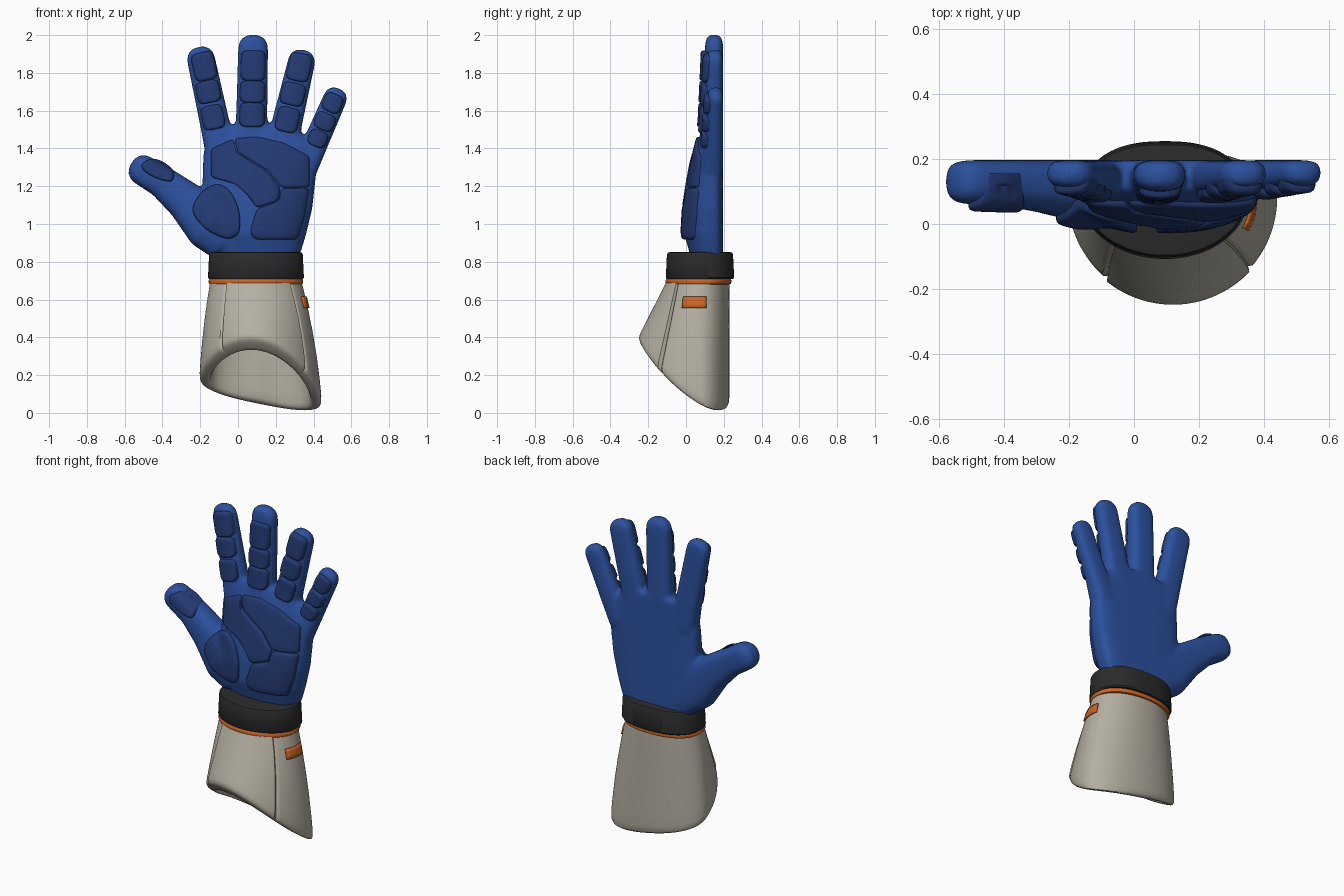
import bpy, bmesh, math
from mathutils import Vector
from mathutils.bvhtree import BVHTree

if "Cube" in bpy.data.objects:
    bpy.data.objects.remove(bpy.data.objects["Cube"])


def material(name, rgb):
    m = bpy.data.materials.new(name)
    m.diffuse_color = (*rgb, 1)
    m.use_nodes = True
    m.node_tree.nodes["Principled BSDF"].inputs["Base Color"].default_value = m.diffuse_color
    return m


BLUE = material("glove blue", (0.025, 0.082, 0.345))
NAVY = material("pad navy", (0.017, 0.042, 0.17))
BEIGE = material("gauntlet beige", (0.46, 0.43, 0.36))
BLACK = material("strap black", (0.024, 0.024, 0.024))
ORANGE = material("trim orange", (0.62, 0.13, 0.018))


def finish(bm, name, mat, angle=40):
    bmesh.ops.recalc_face_normals(bm, faces=bm.faces)
    me = bpy.data.meshes.new(name)
    bm.to_mesh(me)
    bm.free()
    ob = bpy.data.objects.new(name, me)
    bpy.context.collection.objects.link(ob)
    me.materials.append(mat)
    bpy.ops.object.select_all(action='DESELECT')
    ob.select_set(True)
    bpy.context.view_layer.objects.active = ob
    bpy.ops.object.shade_smooth_by_angle(angle=math.radians(angle))
    return ob


def loft(bm, rings, cap=True):
    rows = [[bm.verts.new(p) for p in r] for r in rings]
    for a, b in zip(rows, rows[1:]):
        for i in range(len(a)):
            j = (i + 1) % len(a)
            bm.faces.new((a[i], a[j], b[j], b[i]))
    if cap:
        bm.faces.new(rows[0])
        bm.faces.new(rows[-1])


def d_point(th, cx, a, cy, front, back, nf=2.0, nb=2.1):
    """Point of a section whose front and back halves differ in depth and squareness."""
    c, s = math.cos(th), math.sin(th)
    n, d = (nf, front) if s < 0 else (nb, back)
    return (cx + a * math.copysign(abs(c) ** (2 / n), c),
            cy + d * math.copysign(abs(s) ** (2 / n), s))


def angles(n):
    return [2 * math.pi * i / n for i in range(n)]


# ---- hand: palm, fingers and thumb fused into one skin ----
BACK = 0.197
bm = bmesh.new()
palm = [(0.80, -0.12, 0.31, 0.03), (0.86, -0.14, 0.335, 0.015), (0.95, -0.17, 0.362, -0.01),
        (1.08, -0.19, 0.393, -0.003), (1.23, -0.188, 0.410, 0.02), (1.36, -0.184, 0.412, 0.045),
        (1.43, -0.172, 0.385, 0.062), (1.49, -0.14, 0.33, 0.08), (1.525, -0.12, 0.29, 0.10)]
rings = []
for z, xl, xr, yf in palm:
    sec = [d_point(t, (xl + xr) / 2, (xr - xl) / 2, 0.13, 0.13 - yf, BACK - 0.13, 2.4, 4)
           for t in angles(48)]
    rings.append([(x, y, z) for x, y in sec])
loft(bm, rings)


def digit(path):
    """Sweep a flattened section along (x, z, half width, front y), ending in a blunt round tip."""
    rings = []
    pts = [Vector((p[0], p[1])) for p in path]
    rows = []
    for i, (x, z, r, yf) in enumerate(path):
        d = (pts[min(i + 1, len(pts) - 1)] - pts[max(i - 1, 0)]).normalized()
        rows.append((pts[i], d, r, yf, 1.0))
    p, d, r, yf, _ = rows[-1]
    for deg in (12, 25, 40, 55, 68, 78, 85):
        f = math.radians(deg)
        rows.append((p + d * r * math.sin(f) ** 0.85, d, r * math.cos(f) ** 0.8, yf, math.cos(f) ** 0.5))
    for p, d, r, yf, k in rows:
        side = Vector((d.y, -d.x))
        mid, h = (yf + BACK) / 2, (BACK - yf) / 2 * k
        ring = []
        for t in angles(28):
            u, y = d_point(t, 0, r, mid, h, h, 2.5, 3)
            q = p + side * u
            ring.append((q.x, y, q.y))
        rings.append(ring)
    loft(bm, rings)


FINGERS = {
    "index": [(-0.085, 1.36, 0.084, 0.065), (-0.12, 1.52, 0.079, 0.088), (-0.194, 1.864, 0.075, 0.11)],
    "middle": [(0.07, 1.36, 0.092, 0.06), (0.072, 1.55, 0.083, 0.083), (0.08, 1.922, 0.08, 0.1)],
    "ring": [(0.22, 1.36, 0.09, 0.065), (0.256, 1.52, 0.081, 0.088), (0.334, 1.850, 0.073, 0.108)],
    "little": [(0.345, 1.28, 0.070, 0.07), (0.407, 1.42, 0.067, 0.097), (0.511, 1.658, 0.064, 0.115)],
}
for path in FINGERS.values():
    digit(path)
digit([(-0.05, 0.92, 0.13, 0.02), (-0.15, 1.0, 0.142, 0.005), (-0.28, 1.125, 0.105, 0.035),
       (-0.40, 1.222, 0.085, 0.056), (-0.495, 1.28, 0.081, 0.06)])

hand = finish(bm, "hand", BLUE, 180)
rm = hand.modifiers.new("fuse", 'REMESH')
rm.mode, rm.voxel_size, rm.use_smooth_shade = 'VOXEL', 0.01, True
sm = hand.modifiers.new("soften", 'SMOOTH')
sm.factor, sm.iterations = 0.5, 14
for m in ("fuse", "soften"):
    bpy.ops.object.modifier_apply(modifier=m)
skin = BVHTree.FromPolygons([v.co for v in hand.data.vertices],
                            [p.vertices for p in hand.data.polygons])


# ---- pads that follow the skin of the hand ----
def rounded(poly, r):
    """Round the corners of an outline and split its long edges."""
    pts = []
    n = len(poly)
    for i in range(n):
        a, b, c = poly[i - 1], poly[i], poly[(i + 1) % n]
        p = b + (a - b).normalized() * min(r, (a - b).length * 0.45)
        q = b + (c - b).normalized() * min(r, (c - b).length * 0.45)
        pts += [p * (1 - t) ** 2 + b * 2 * t * (1 - t) + q * t * t for t in (0, 0.25, 0.5, 0.75, 1)]
    out = []
    for a, b in zip(pts, pts[1:] + pts[:1]):
        k = max(1, int((b - a).length / 0.025))
        out += [a.lerp(b, i / k) for i in range(k)]
    return out


def pad(name, poly, height, radius=0.03, centre=None):
    poly = [Vector(p) for p in poly]
    mid = Vector(centre) if centre else sum(poly, Vector((0, 0))) / len(poly)
    edge = rounded(poly, radius)
    size = sum((p - mid).length for p in edge) / len(edge)
    b = 0.012 / size

    def on_skin(p, h):
        hit = skin.ray_cast(Vector((p.x, -1, p.y)), Vector((0, 1, 0)))[0]
        y = min(hit.y, 0.15) if hit else 0.14
        return (p.x, y - h, p.y)
    steps = [(1, -0.015), (1, height * 0.5), (1 - b * 0.35, height * 0.85), (1 - b, height),
             (0.75, height), (0.5, height), (0.25, height), (0.05, height)]
    bm = bmesh.new()
    loft(bm, [[on_skin(mid.lerp(p, k), h) for p in edge] for k, h in steps])
    finish(bm, name, NAVY, 50)


pad("upper_palm_pad", [(-0.018, 1.452), (0.10, 1.463), (0.245, 1.428), (0.378, 1.357), (0.378, 1.195),
                       (0.230, 1.193), (0.158, 1.282), (-0.003, 1.381)], 0.016, 0.02, (0.245, 1.34))
pad("middle_palm_pad", [(-0.143, 1.397), (-0.026, 1.45), (-0.008, 1.378), (0.153, 1.278), (0.225, 1.188),
                        (0.21, 1.122), (0.10, 1.085), (0.045, 1.16), (-0.015, 1.212),
                        (-0.143, 1.248)], 0.02, 0.02, (0.02, 1.265))
pad("lower_palm_pad", [(0.231, 1.188), (0.377, 1.190), (0.357, 1.05), (0.317, 0.918), (0.09, 0.918),
                       (0.063, 0.955), (0.10, 1.08), (0.213, 1.118)], 0.02, 0.025, (0.22, 1.02))
pad("thumb_base_pad", [(-0.245, 1.09), (-0.19, 1.18), (-0.10, 1.22), (-0.03, 1.165), (0.01, 1.065),
                       (0.01, 0.945), (-0.055, 0.915), (-0.165, 0.965), (-0.23, 1.035)], 0.025, 0.04)
pad("thumb_tip_pad", [(-0.51, 1.32), (-0.46, 1.35), (-0.40, 1.335), (-0.337, 1.285), (-0.342, 1.222),
                      (-0.40, 1.23), (-0.47, 1.26), (-0.51, 1.29)], 0.022)

# three pads per finger: (x, z, half width, half length)
FINGER_PADS = {
    "index": [(-0.178, 1.835, 0.061, 0.075), (-0.157, 1.70, 0.064, 0.059), (-0.133, 1.565, 0.060, 0.064)],
    "middle": [(0.08, 1.838, 0.066, 0.080), (0.077, 1.70, 0.068, 0.058), (0.075, 1.578, 0.068, 0.064)],
    "ring": [(0.325, 1.83, 0.061, 0.075), (0.29, 1.688, 0.064, 0.060), (0.262, 1.552, 0.060, 0.066)],
    "little": [(0.501, 1.64, 0.052, 0.050), (0.460, 1.542, 0.055, 0.046), (0.423, 1.452, 0.052, 0.044)],
}
for name, pads in FINGER_PADS.items():
    a, b = FINGERS[name][1], FINGERS[name][2]
    d = Vector((b[0] - a[0], b[1] - a[1])).normalized()
    s = Vector((d.y, -d.x))
    for i, (x, z, w, l) in enumerate(pads):
        c = Vector((x, z))
        pad(f"{name}_pad_{i + 1}", [c + s * w + d * l, c - s * w + d * l, c - s * w - d * l,
                                    c + s * w - d * l], 0.022, 0.036)


# ---- wrist strap and trim ring ----
def band(name, mat, dims, nb, rows):
    cx, a, cy, f, b = dims
    bm = bmesh.new()
    loft(bm, [[(*d_point(t, cx, a + g, cy, f + g, b + g, 2, nb), z) for t in angles(120)]
              for z, g in rows])
    finish(bm, name, mat)


band("wrist_strap", BLACK, (0.095, 0.254, 0.075, 0.182, 0.18), 2.4,
     [(0.708, -0.02), (0.708, -0.006), (0.716, 0), (0.838, -0.006), (0.848, -0.011), (0.851, -0.022)])
band("trim_ring", ORANGE, (0.095, 0.250, 0.072, 0.180, 0.168), 2.3,
     [(0.68, -0.012), (0.683, -0.003), (0.69, 0), (0.702, 0), (0.71, -0.006)])

# ---- flared gauntlet with a slanted, curved open end ----
TOP = 0.69


def gauntlet(deg, t, inset):
    th = math.radians(deg)
    x0, y0 = d_point(th, 0.095, 0.243, 0.07, 0.17, 0.16)
    x1, y1 = d_point(th, 0.12, 0.325, 0.08, 0.33, 0.15)
    hub = Vector((0.11, 0.07))
    end = Vector((x1, y1))
    end += (hub - end).normalized() * inset
    z1 = max(0.0, 0.178 - 0.2 * end.x - 0.7 * end.y + 0.9 * end.y ** 2)
    s = t + 0.55 * t * (1 - t)      # sides swell more than the front
    p = Vector((x0 + (x1 - x0) * s, y0 + (y1 - y0) * t))
    p += (hub - p).normalized() * inset
    return Vector((p.x, p.y, TOP + (z1 - TOP) * t))


def relief(deg):
    if deg in (-42, -130):
        return 0.010          # panel seams
    return -0.006 if -130 < deg < -42 else 0.0


bm = bmesh.new()
outer = [(0, 0), (0.2, 0), (0.4, 0), (0.6, 0), (0.8, 0), (0.92, 0), (0.97, 0.003), (0.992, 0.010), (1, 0.02)]
inner = [(1, 0.042), (0.992, 0.054), (0.97, 0.06), (0.9, 0.062), (0.5, 0.06), (0.02, 0.05)]
degs = range(-180, 180, 2)
loft(bm, [[gauntlet(d, t, i + relief(d)) for d in degs] for t, i in outer]
     + [[gauntlet(d, t, i) for d in degs] for t, i in inner], cap=False)
finish(bm, "gauntlet", BEIGE, 50)

# ---- small side tab ----
bm = bmesh.new()
grid = []
for z in (0.555, 0.575, 0.595, 0.615):
    row = []
    for d in (-26, -20, -15, -10, -5, 0, 4, 8, 12):
        z1 = gauntlet(d, 1, 0).z
        row.append(bm.verts.new(gauntlet(d, (TOP - z) / (TOP - z1), -0.004)))
    grid.append(row)
for a, b in zip(grid, grid[1:]):
    for i in range(len(a) - 1):
        bm.faces.new((a[i], a[i + 1], b[i + 1], b[i]))
tab = finish(bm, "side_tab", ORANGE)
so = tab.modifiers.new("thickness", 'SOLIDIFY')
so.thickness, so.offset = 0.009, 0
